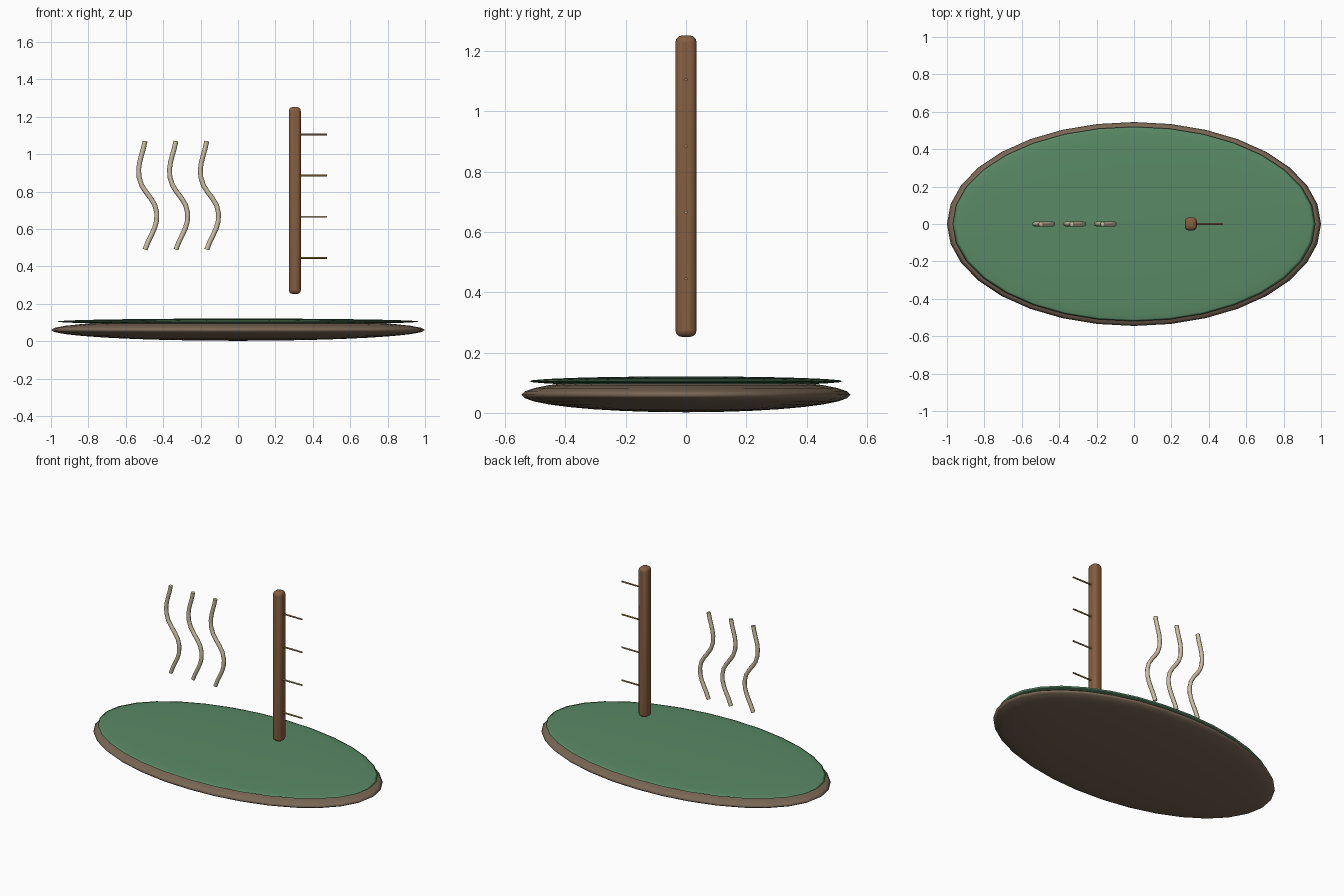
import bpy, math

if "Cube" in bpy.data.objects:
    bpy.data.objects.remove(bpy.data.objects["Cube"])


def paint(obj, name, rgb):
    m = bpy.data.materials.get(name) or bpy.data.materials.new(name)
    m.diffuse_color = (*rgb, 1)
    m.use_nodes = True
    m.node_tree.nodes["Principled BSDF"].inputs["Base Color"].default_value = m.diffuse_color
    obj.data.materials.append(m)


def disc(name, z, size, mat, rgb):
    bpy.ops.mesh.primitive_uv_sphere_add(segments=32, ring_count=16, radius=1, location=(0, 0, z))
    o = bpy.context.object
    o.name = name
    o.scale = size
    bpy.ops.object.transform_apply(location=False, rotation=False, scale=True)
    bpy.ops.object.shade_smooth()
    paint(o, mat, rgb)


# Flattened ground discs: earth below, grass on top
disc("earth_base", 0.06, (1.0, 0.545, 0.058), "earth", (0.19, 0.135, 0.09))
disc("grass_top", 0.105, (0.97, 0.52, 0.016), "grass", (0.10, 0.25, 0.13))

# Upright post with rounded edges
bpy.ops.mesh.primitive_cube_add(size=1, location=(0.304, 0, 0.752))
post = bpy.context.object
post.name = "post"
post.scale = (0.064, 0.07, 1.0)
bpy.ops.object.transform_apply(location=False, rotation=False, scale=True)
bev = post.modifiers.new("rounded_edges", 'BEVEL')
bev.width = 0.022
bev.segments = 3
bpy.ops.object.shade_smooth_by_angle(angle=math.radians(40))
paint(post, "wood", (0.24, 0.11, 0.05))

# Thin pegs in alternating colours
peg_mats = [("gold", (0.40, 0.25, 0.05)), ("straw", (0.40, 0.32, 0.20)),
            ("gold", (0.40, 0.25, 0.05)), ("copper", (0.40, 0.22, 0.12))]
for i, (mat, rgb) in enumerate(peg_mats):
    bpy.ops.mesh.primitive_cylinder_add(vertices=12, radius=0.005, depth=0.165,
                                        location=(0.3925, 0, 0.445 + 0.22 * i),
                                        rotation=(0, math.pi / 2, 0))
    peg = bpy.context.object
    peg.name = f"peg_{i + 1}"
    bpy.ops.object.shade_smooth_by_angle(angle=math.radians(40))
    paint(peg, mat, rgb)

# Wavy vapour strands
for i in range(3):
    cu = bpy.data.curves.new(f"vapour_strand_{i + 1}", 'CURVE')
    cu.dimensions = '3D'
    cu.bevel_depth = 0.013
    cu.bevel_resolution = 2
    cu.resolution_u = 5
    cu.use_fill_caps = True
    sp = cu.splines.new('BEZIER')
    sp.bezier_points.add(3)
    for p, (x, z) in zip(sp.bezier_points, [(0, 0.49), (0.063, 0.683), (-0.032, 0.877), (0, 1.07)]):
        p.co = (-0.497 + 0.165 * i + x, 0, z)
        p.handle_left_type = p.handle_right_type = 'AUTO'
    o = bpy.data.objects.new(f"vapour_strand_{i + 1}", cu)
    bpy.context.collection.objects.link(o)
    paint(o, "vapour", (0.60, 0.53, 0.36))
